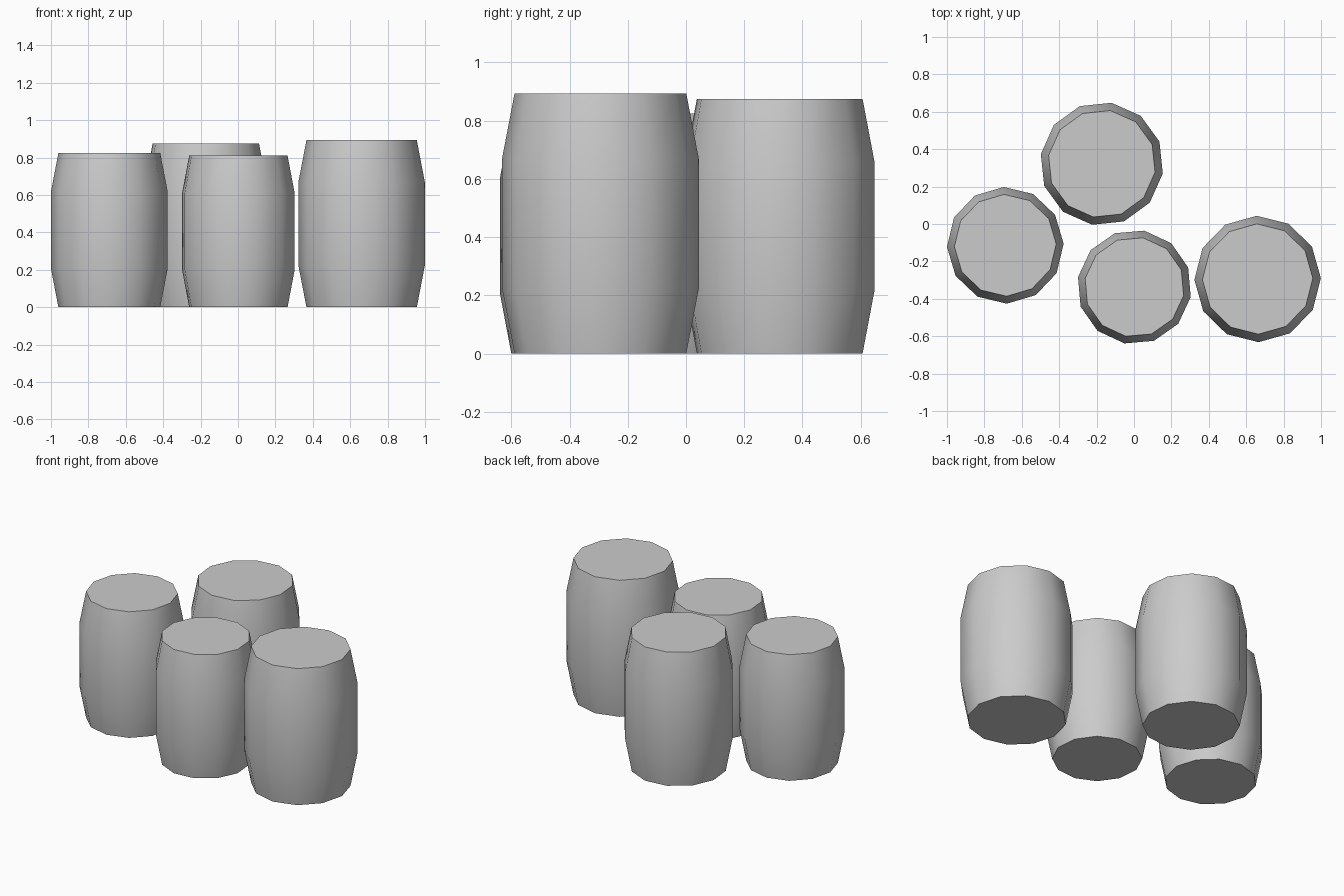
import bpy, bmesh
from math import sin, cos, pi, radians

if "Cube" in bpy.data.objects:
    bpy.data.objects.remove(bpy.data.objects["Cube"])

SIDES = 12
# (radius factor, height factor) from floor to lid
PROFILE = [(0.873, 0), (1, 0.25), (1, 0.75), (0.873, 1)]


def barrel(name, x, y, radius, height, turn):
    bm = bmesh.new()
    rings = []
    for rf, hf in PROFILE:
        rings.append([bm.verts.new((radius * rf * cos(2 * pi * i / SIDES),
                                    radius * rf * sin(2 * pi * i / SIDES),
                                    height * hf)) for i in range(SIDES)])
    # staves
    for low, high in zip(rings, rings[1:]):
        for i in range(SIDES):
            j = (i + 1) % SIDES
            bm.faces.new((low[i], low[j], high[j], high[i])).smooth = True
    # base and lid, flat with a crisp rim
    bm.faces.new(rings[0][::-1])
    bm.faces.new(rings[-1])
    for ring in (rings[0], rings[-1]):
        for i in range(SIDES):
            bm.edges.get((ring[i], ring[(i + 1) % SIDES])).smooth = False
    mesh = bpy.data.meshes.new(name)
    bm.to_mesh(mesh)
    bm.free()
    obj = bpy.data.objects.new(name, mesh)
    obj.location = (x, y, 0)
    obj.rotation_euler.z = radians(turn)
    bpy.context.collection.objects.link(obj)


barrel("left_barrel", -0.688, -0.114, 0.312, 0.825, 1.5)
barrel("front_barrel", 0.002, -0.337, 0.306, 0.81, -10)
barrel("back_barrel", -0.172, 0.322, 0.33, 0.875, -9)
barrel("right_barrel", 0.661, -0.294, 0.338, 0.893, 0.8)
